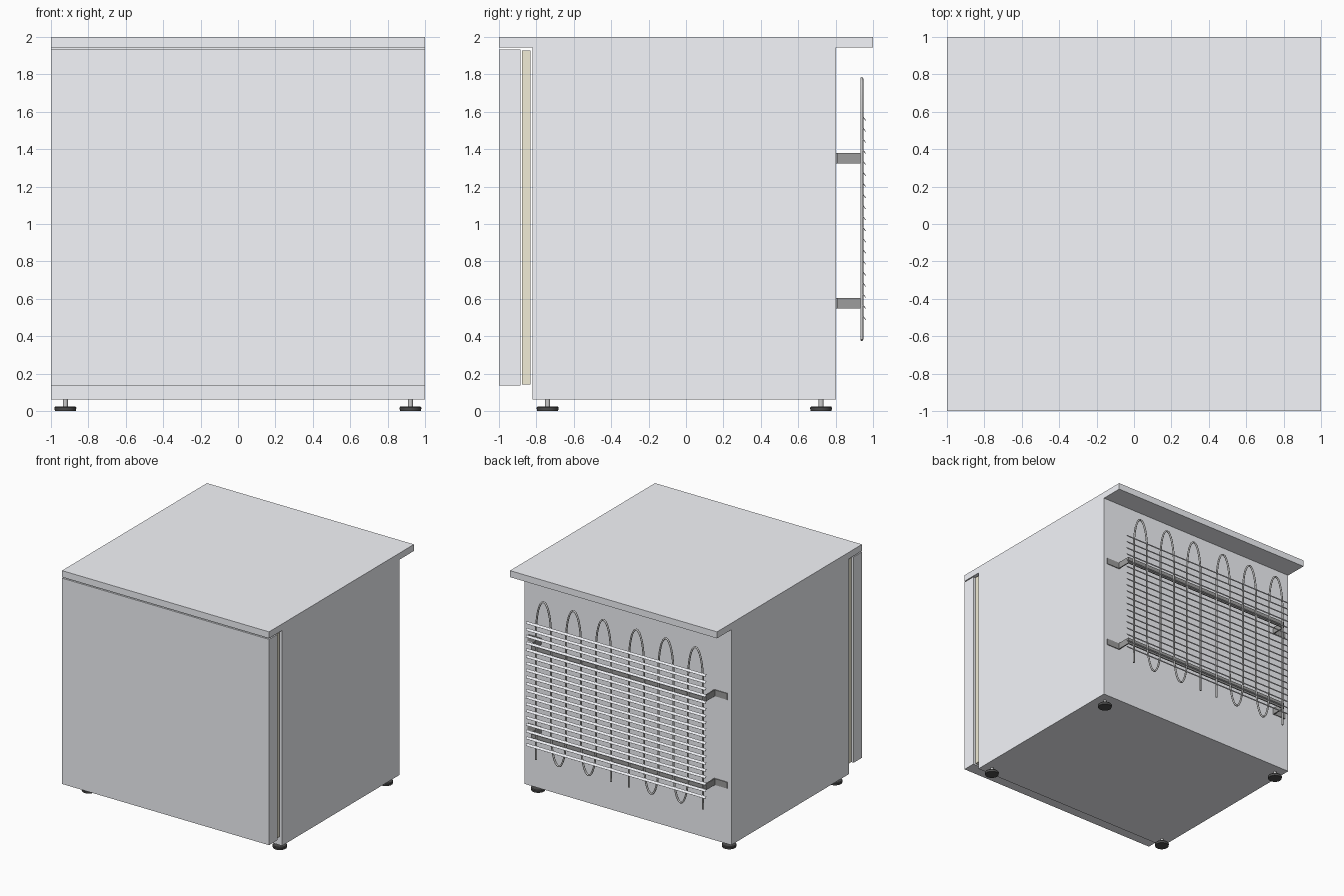
import bpy, bmesh, math
from mathutils import Matrix

if "Cube" in bpy.data.objects:
    bpy.data.objects.remove(bpy.data.objects["Cube"])


def material(name, rgb):
    m = bpy.data.materials.new(name)
    m.diffuse_color = (*rgb, 1)
    m.use_nodes = True
    m.node_tree.nodes["Principled BSDF"].inputs["Base Color"].default_value = m.diffuse_color
    return m


LIGHT = material("light_enamel", (0.91, 0.92, 0.96))
CREAM = material("cream_rubber", (0.88, 0.84, 0.67))
DARK = material("dark_plastic", (0.08, 0.08, 0.08))
STEEL = material("dark_steel", (0.34, 0.34, 0.34))


def finish(name, bm, mat=None, smooth=False):
    bmesh.ops.recalc_face_normals(bm, faces=bm.faces)
    me = bpy.data.meshes.new(name)
    bm.to_mesh(me)
    bm.free()
    ob = bpy.data.objects.new(name, me)
    bpy.context.collection.objects.link(ob)
    if mat:
        me.materials.append(mat)
    if smooth:
        bpy.context.view_layer.objects.active = ob
        ob.select_set(True)
        bpy.ops.object.shade_smooth_by_angle(angle=math.radians(40))
        ob.select_set(False)
    return ob


def add_box(bm, lo, hi, tilt=0):
    size = [b - a for a, b in zip(lo, hi)]
    mid = [(a + b) / 2 for a, b in zip(lo, hi)]
    mat = Matrix.Translation(mid) @ Matrix.Rotation(tilt, 4, 'X') @ Matrix.Diagonal((*size, 1))
    bmesh.ops.create_cube(bm, size=1, matrix=mat)


def add_cone(bm, x, y, z0, z1, r0, r1, sides=24):
    bmesh.ops.create_cone(bm, cap_ends=True, segments=sides, radius1=r0, radius2=r1,
                          depth=z1 - z0, matrix=Matrix.Translation((x, y, (z0 + z1) / 2)))


# Cabinet with overhanging worktop: one side profile pushed across the width
profile = [(-1, 2), (1, 2), (1, 1.943), (0.803, 1.943), (0.803, 0.063),
           (-0.82, 0.063), (-0.82, 1.943), (-1, 1.943)]
bm = bmesh.new()
face = bm.faces.new([bm.verts.new((-1, y, z)) for y, z in profile])
ext = bmesh.ops.extrude_face_region(bm, geom=[face])
moved = [v for v in ext["geom"] if isinstance(v, bmesh.types.BMVert)]
bmesh.ops.translate(bm, verts=moved, vec=(2, 0, 0))
finish("cabinet", bm, LIGHT)

# Door
bm = bmesh.new()
add_box(bm, (-1, -1, 0.137), (1, -0.885, 1.934))
finish("door", bm, LIGHT)

# Door seal frame
bm = bmesh.new()
for s in (-1, 1):
    a, b = sorted((s * 0.91, s * 0.985))
    add_box(bm, (a, -0.877, 0.143), (b, -0.832, 1.928))
for z in (0.143, 1.853):
    add_box(bm, (-0.91, -0.877, z), (0.91, -0.832, z + 0.075))
finish("door_seal", bm, CREAM)

# Feet: threaded stem on a stepped pad
pads, stems = bmesh.new(), bmesh.new()
for x in (-0.923, 0.922):
    for y in (-0.74, 0.722):
        add_cone(pads, x, y, 0, 0.018, 0.056, 0.059)
        add_cone(pads, x, y, 0.018, 0.024, 0.059, 0.054)
        add_cone(stems, x, y, 0.022, 0.07, 0.013, 0.013, 16)
finish("foot_pads", pads, DARK, True)
finish("foot_stems", stems, None, True)


# Condenser tubes: two serpentines with tall rounded bends
def serpentine(name, x0, x1, legs=6, top=1.777, bottom=0.382, bend=0.28, steps=16):
    step = (x1 - x0) / (legs - 1)
    pts = [(x0, bottom)]
    for i in range(legs - 1):
        up = i % 2 == 0
        cx = x0 + step * (i + 0.5)
        for k in range(steps + 1):
            a = math.pi * k / steps
            rise = bend * math.sin(a)
            z = top - bend + rise if up else bottom + bend - rise
            pts.append((cx - step / 2 * math.cos(a), z))
    pts.append((x1, bottom))
    cu = bpy.data.curves.new(name, 'CURVE')
    cu.dimensions = '3D'
    cu.bevel_depth = 0.008
    cu.bevel_resolution = 2
    cu.use_fill_caps = True
    sp = cu.splines.new('POLY')
    sp.points.add(len(pts) - 1)
    for p, (x, z) in zip(sp.points, pts):
        p.co = (x, 0.94, z, 1)
    bpy.context.collection.objects.link(bpy.data.objects.new(name, cu))


serpentine("condenser_tube_right", 0.79, 0.067)
serpentine("condenser_tube_left", -0.108, -0.822)

# Condenser fins: thin slats tilted downward to the back
bm = bmesh.new()
for i in range(19):
    z = 1.563 - i * 0.0592
    add_box(bm, (-0.86, 0.943, z - 0.002), (0.875, 0.965, z + 0.002), math.radians(-54))
finish("condenser_fins", bm, LIGHT)

# Mounting brackets: long bar, return leg and flange on the cabinet at each end
bm = bmesh.new()
for z in (0.549, 1.324):
    add_box(bm, (-0.845, 0.924, z), (0.845, 0.934, z + 0.055))
    for s in (-1, 1):
        a, b = sorted((s * 0.835, s * 0.845))
        add_box(bm, (a, 0.803, z), (b, 0.934, z + 0.055))
        a, b = sorted((s * 0.835, s * 0.965))
        add_box(bm, (a, 0.8, z), (b, 0.81, z + 0.055))
finish("condenser_brackets", bm, STEEL)
